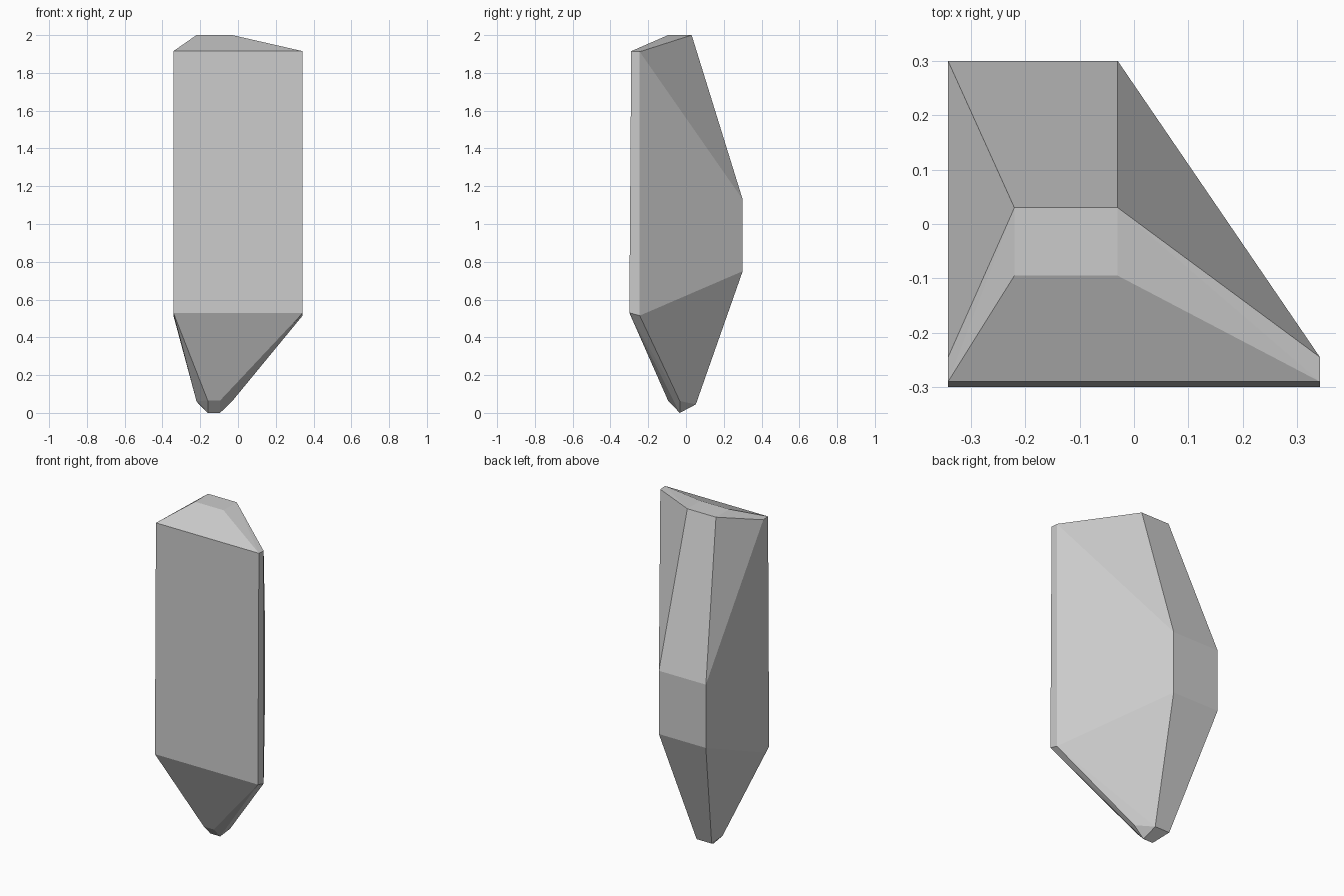
import bpy
import bmesh

if "Cube" in bpy.data.objects:
    bpy.data.objects.remove(bpy.data.objects["Cube"])

# Crystal corners as left/right pairs: x left, x right, y, z
rows = [
    # flat tip
    (-0.22, -0.03, 0.03, 2.0),
    (-0.22, -0.03, -0.095, 2.0),
    # shoulders at the front
    (-0.342, 0.342, -0.29, 1.915),
    (-0.342, 0.342, -0.245, 1.912),
    # back ridge
    (-0.342, -0.03, 0.30, 1.13),
    (-0.342, -0.03, 0.30, 0.75),
    # lower front edge
    (-0.342, 0.342, -0.30, 0.53),
    (-0.342, 0.342, -0.245, 0.515),
    # faceted foot
    (-0.207, -0.107, 0.052, 0.045),
    (-0.22, -0.03, -0.033, 0.063),
    (-0.16, -0.095, -0.095, 0.065),
    (-0.16, -0.095, -0.033, 0.0),
]

# Cut gem: convex shell around the corners, flat shaded
bm = bmesh.new()
for left, right, y, z in rows:
    for x in (left, right):
        bm.verts.new((x, y, z))
bmesh.ops.convex_hull(bm, input=bm.verts[:])
bmesh.ops.dissolve_limit(bm, angle_limit=0.01, verts=bm.verts[:], edges=bm.edges[:])
bmesh.ops.recalc_face_normals(bm, faces=bm.faces[:])

mesh = bpy.data.meshes.new("crystal_shard")
bm.to_mesh(mesh)
bm.free()
bpy.context.collection.objects.link(bpy.data.objects.new("crystal_shard", mesh))
